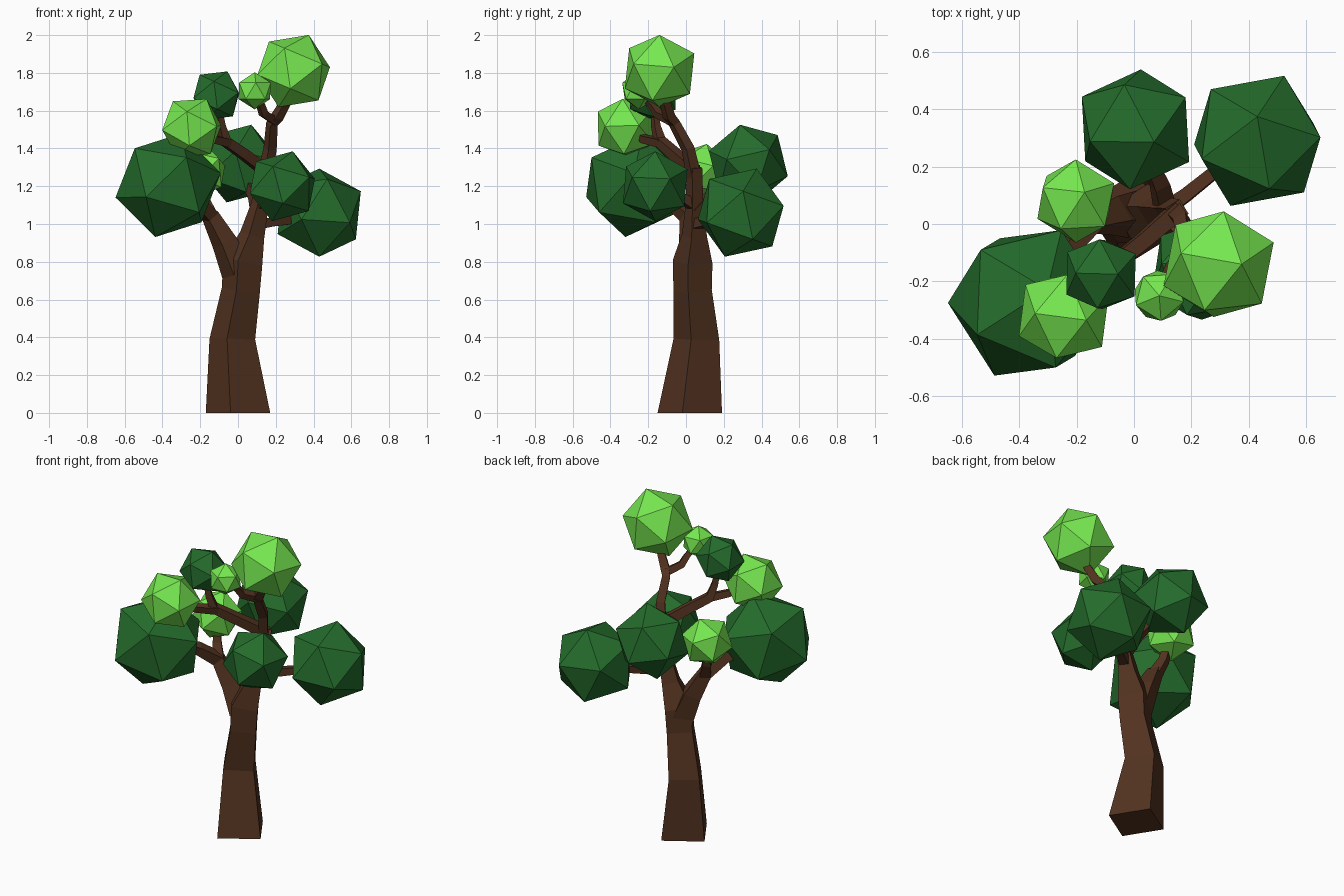
import bpy, bmesh, math
from mathutils import Vector, Matrix

if "Cube" in bpy.data.objects:
    bpy.data.objects.remove(bpy.data.objects["Cube"])


def material(name, rgb):
    m = bpy.data.materials.new(name)
    m.diffuse_color = (*rgb, 1)
    m.use_nodes = True
    m.node_tree.nodes["Principled BSDF"].inputs["Base Color"].default_value = m.diffuse_color
    return m


BARK = material("bark", (0.085, 0.032, 0.014))
DARK = material("dark_leaves", (0.018, 0.15, 0.025))
LIGHT = material("light_leaves", (0.18, 0.80, 0.08))


def finish(bm, name, mat):
    bmesh.ops.recalc_face_normals(bm, faces=bm.faces)
    me = bpy.data.meshes.new(name)
    bm.to_mesh(me)
    bm.free()
    me.materials.append(mat)
    ob = bpy.data.objects.new(name, me)
    bpy.context.collection.objects.link(ob)


def limb(name, path):
    """Four-sided tapered tube through (x, y, z, radius) points."""
    bm = bmesh.new()
    pts = [Vector(p[:3]) for p in path]
    up = Vector((0, 0, 1))
    rings = []
    for i, p in enumerate(pts):
        tan = (pts[min(i + 1, len(pts) - 1)] - pts[max(i - 1, 0)]).normalized()
        if p.z == 0:
            tan = up
        q = up.rotation_difference(tan)
        ring = []
        for k in range(4):
            a = math.radians(-13 + 90 * k)
            ring.append(bm.verts.new(p + q @ Vector((math.cos(a), math.sin(a), 0)) * path[i][3]))
        rings.append(ring)
    for a, b in zip(rings, rings[1:]):
        for k in range(4):
            bm.faces.new((a[k], a[(k + 1) % 4], b[(k + 1) % 4], b[k]))
    bm.faces.new(rings[0])
    bm.faces.new(rings[-1])
    finish(bm, name, BARK)


def leaf_ball(name, mat, centre, r, pole, side):
    """Icosahedron turned so one corner points along pole, a neighbour towards side."""
    z = Vector(pole).normalized()
    x = Vector(side)
    x = (x - z * x.dot(z)).normalized()
    rot = Matrix((x, z.cross(x), z)).transposed().to_4x4()
    bm = bmesh.new()
    bmesh.ops.create_icosphere(bm, subdivisions=1, radius=r,
                               matrix=Matrix.Translation(centre) @ rot)
    finish(bm, name, mat)


# Trunk running on into the right-hand main limb
limb("trunk", [(0, .02, 0, .175), (-.03, .055, .39, .124), (.015, .035, .65, .104),
               (.025, .035, .80, .108), (.075, .045, .94, .068), (.115, .045, 1.1, .048),
               (.15, .045, 1.3, .042)])
limb("left_limb", [(-.005, .035, .74, .085), (-.07, .03, .90, .07), (-.145, .01, 1.04, .05),
                   (-.22, -.08, 1.12, .04), (-.32, -.2, 1.18, .025)])
limb("left_twig", [(-.145, .015, 1.03, .045), (-.18, .05, 1.12, .035), (-.2, .08, 1.25, .025)])

# Upper branches
limb("top_branch", [(.14, .045, 1.24, .042), (.17, .01, 1.4, .036), (.18, -.06, 1.53, .032),
                    (.21, -.09, 1.57, .035), (.25, -.11, 1.64, .03), (.28, -.13, 1.75, .02)])
limb("top_twig", [(.19, -.08, 1.55, .03), (.135, -.15, 1.585, .028), (.12, -.18, 1.63, .025),
                  (.09, -.25, 1.7, .015)])
limb("cross_branch", [(.15, .045, 1.28, .042), (.03, -.06, 1.37, .038), (-.07, -.14, 1.44, .036),
                      (-.09, -.16, 1.52, .026), (-.11, -.17, 1.64, .02)])
limb("cross_twig", [(-.05, -.13, 1.43, .032), (-.14, -.22, 1.45, .028), (-.23, -.3, 1.5, .02)])

# Lower side branches
limb("right_branch", [(.1, .045, 1.0, .04), (.18, .1, 1.01, .033), (.28, .18, 1.02, .03),
                      (.4, .27, 1.06, .02)])
limb("back_branch", [(.11, .05, 1.06, .045), (.09, .14, 1.15, .04), (.02, .3, 1.28, .025)])
limb("front_branch", [(.12, .04, 1.1, .04), (.17, -.04, 1.15, .03), (.23, -.15, 1.2, .02)])

# Foliage: name, material, centre, radius, one corner direction, neighbouring corner direction
BALLS = [
    ("left_big", DARK, (-.37, -.275, 1.205), .286, (-.28, 0, -.065), (-.05, -.045, -.265)),
    ("left_front", LIGHT, (-.245, -.32, 1.51), .172, (.078, -.015, .15), (-.01, .163, .06)),
    ("upper_left", DARK, (-.115, -.175, 1.68), .141, (.06, 0, .13), (.125, .073, .015)),
    ("upper_small", LIGHT, (.088, -.25, 1.705), .098, (0, 0, 1), (.5, .8, .4)),
    ("top", LIGHT, (.295, -.14, 1.81), .207, (.08, 0, .19), (.195, .077, .02)),
    ("front", DARK, (.235, -.163, 1.2), .193, (.055, 0, .185), (.17, .08, .025)),
    ("right", DARK, (.43, .29, 1.06), .248, (0, .084, .232), (.22, .014, .118)),
    ("back", DARK, (.005, .33, 1.32), .22, (.065, -.044, .205), (-.02, -.213, .066)),
    ("left_back", LIGHT, (-.203, .08, 1.28), .15, (.03, .03, .14), (0, .15, .04)),
]
for name, mat, c, r, pole, side in BALLS:
    leaf_ball("foliage_" + name, mat, c, r, pole, side)
